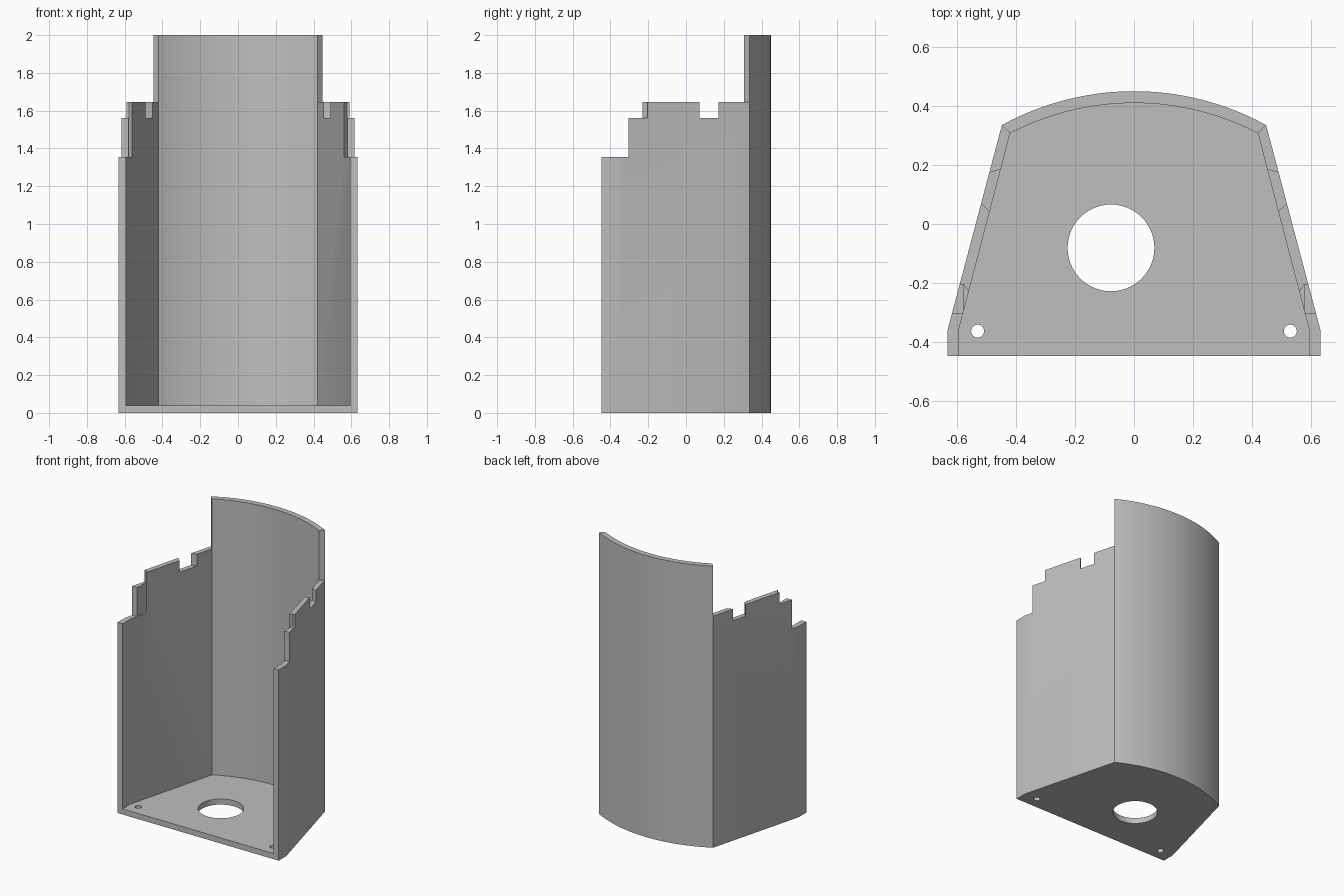
import bpy, bmesh, math

cube = bpy.data.objects.get("Cube")
if cube:
    bpy.data.objects.remove(cube, do_unlink=True)

grey = bpy.data.materials.new("plain grey")
grey.use_nodes = True
colour = (0.52, 0.52, 0.52, 1)
grey.diffuse_color = colour
grey.node_tree.nodes["Principled BSDF"].inputs["Base Color"].default_value = colour


def prism(name, plan, z0, z1):
    """Extrude a plan outline between two heights."""
    bm = bmesh.new()
    face = bm.faces.new([bm.verts.new((x, y, z0)) for x, y in plan])
    top = bmesh.ops.extrude_face_region(bm, geom=[face])["geom"]
    verts = [v for v in top if isinstance(v, bmesh.types.BMVert)]
    bmesh.ops.translate(bm, verts=verts, vec=(0, 0, z1 - z0))
    bmesh.ops.recalc_face_normals(bm, faces=bm.faces)
    mesh = bpy.data.meshes.new(name)
    bm.to_mesh(mesh)
    bm.free()
    mesh.materials.append(grey)
    obj = bpy.data.objects.new(name, mesh)
    bpy.context.collection.objects.link(obj)
    return obj


def circle(cx, cy, r, n):
    return [(cx + r * math.cos(2 * math.pi * i / n),
             cy + r * math.sin(2 * math.pi * i / n)) for i in range(n)]


def outline(front, knee, corner, apex, n=48):
    """Flared plan: straight front, sloping sides, arched back."""
    cx, cy = corner
    sag = apex - cy
    r = (cx * cx + sag * sag) / (2 * sag)
    a = math.asin(cx / r)
    arc = [(r * math.sin(a - 2 * a * i / n), apex - r + r * math.cos(a - 2 * a * i / n))
           for i in range(n + 1)]
    kx, ky = knee
    return [(-kx, front), (kx, front), knee] + arc + [(-kx, ky)]


def cut(target, name, plan, z0, z1):
    tool = prism(name, plan, z0, z1)
    tool.hide_render = True
    mod = target.modifiers.new(name, "BOOLEAN")
    mod.operation = "DIFFERENCE"
    mod.solver = "EXACT"
    mod.object = tool
    bpy.context.view_layer.objects.active = target
    bpy.ops.object.modifier_apply(modifier=mod.name)
    bpy.data.objects.remove(tool, do_unlink=True)


# Solid body hollowed out, open at the front and top
shell = prism("open_shell", outline(-0.447, (0.632, -0.36), (0.448, 0.335), 0.45), 0, 2)
cut(shell, "cavity", outline(-0.7, (0.593, -0.355), (0.42, 0.307), 0.41), 0.04, 2.2)

# Stepped tops of the side walls: plan outline on the left, lowest height kept
steps = {
    "above_side_wall": ([(0.47, 0.357), (0.4, 0.287), (0.4, -0.6), (0.8, -0.6), (0.8, 0.357)], 1.645),
    "rear_notch": ([(0.56, 0.152), (0.43, 0.192), (0.43, -0.013), (0.56, 0.11)], 1.562),
    "middle_step": ([(0.7, -0.205), (0.577, -0.205), (0.53, -0.274), (0.53, -0.6), (0.7, -0.6)], 1.562),
    "front_step": ([(0.7, -0.305), (0.53, -0.305), (0.53, -0.6), (0.7, -0.6)], 1.355),
    "inner_relief": ([(0.577, -0.205), (0.53, -0.274), (0.53, -0.33), (0.577, -0.33)], 1.355),
}
for side in (1, -1):
    for name, (plan, z) in steps.items():
        cut(shell, name, [(side * x, y) for x, y in plan], z, 2.3)
    cut(shell, "screw_hole", circle(side * 0.53, -0.363, 0.022, 24), -0.1, 0.2)

# Cable opening in the floor
cut(shell, "floor_opening", circle(-0.078, -0.081, 0.147, 64), -0.1, 0.2)

bpy.ops.object.select_all(action="DESELECT")
shell.select_set(True)
bpy.context.view_layer.objects.active = shell
bpy.ops.object.shade_smooth_by_angle(angle=math.radians(25))
